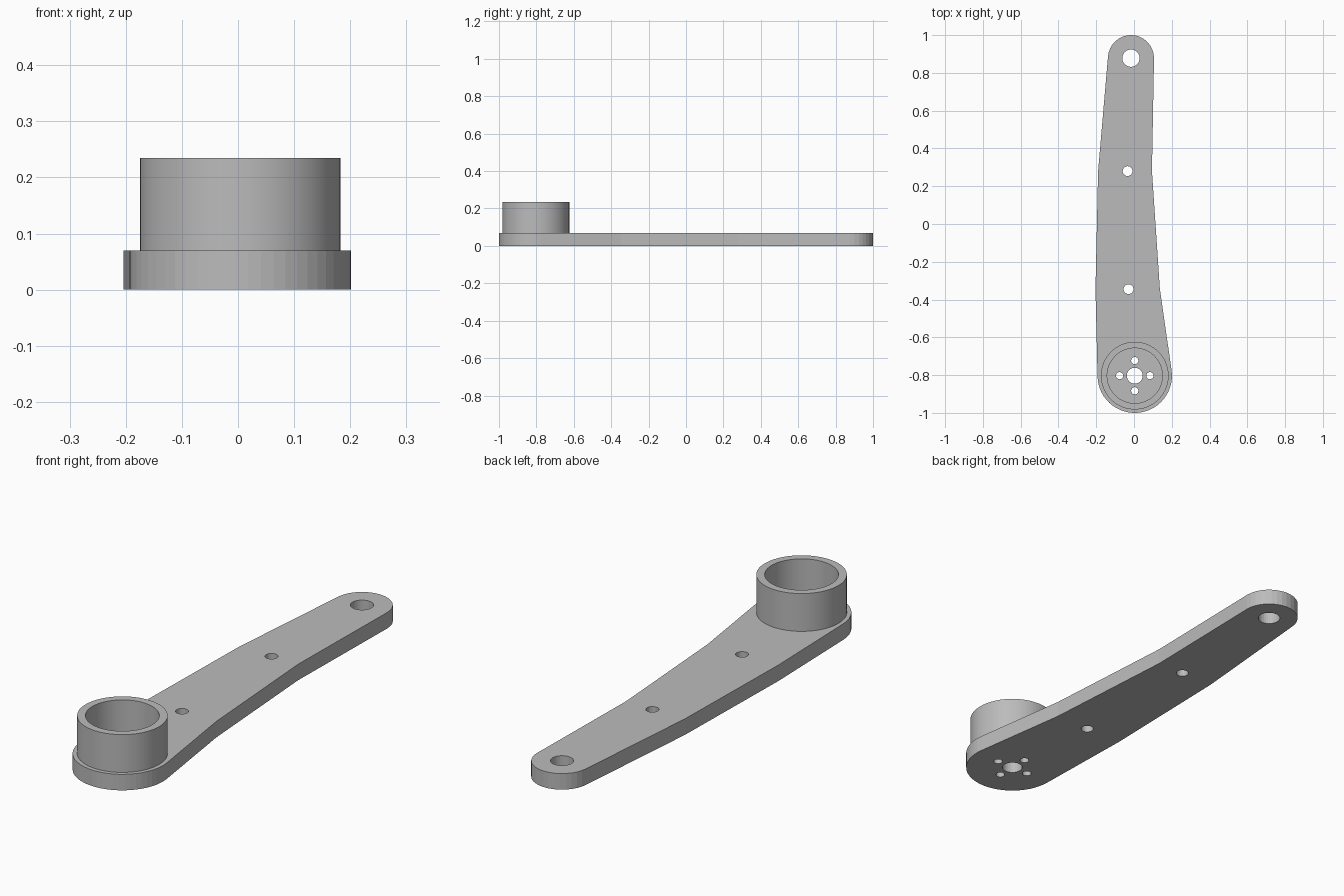
import bpy
from math import cos, sin, radians

cube = bpy.data.objects.get("Cube")
if cube:
    bpy.data.objects.remove(cube, do_unlink=True)

grey = bpy.data.materials.new("plain grey")
grey.use_nodes = True
colour = (0.5, 0.5, 0.5, 1)
grey.diffuse_color = colour
grey.node_tree.nodes["Principled BSDF"].inputs["Base Color"].default_value = colour


def arc(x, y, r, start=0, end=360, steps=32):
    """Points on an arc; a full circle leaves out its repeated last point."""
    count = steps if end - start == 360 else steps + 1
    angles = [radians(start + (end - start) * i / steps) for i in range(count)]
    return [(x + r * cos(a), y + r * sin(a)) for a in angles]


def extrude_profile(name, loops, bottom, top, smooth):
    """Solid from a filled outline; further loops inside it become holes."""
    curve = bpy.data.curves.new(name, "CURVE")
    curve.dimensions = "2D"
    curve.fill_mode = "BOTH"
    curve.extrude = (top - bottom) / 2
    for points in loops:
        spline = curve.splines.new("POLY")
        spline.points.add(len(points) - 1)
        for p, (x, y) in zip(spline.points, points):
            p.co = (x, y, 0, 1)
        spline.use_cyclic_u = True
    obj = bpy.data.objects.new(name, curve)
    bpy.context.collection.objects.link(obj)
    obj.location.z = (top + bottom) / 2
    bpy.ops.object.select_all(action="DESELECT")
    obj.select_set(True)
    bpy.context.view_layer.objects.active = obj
    bpy.ops.object.convert(target="MESH")
    obj = bpy.context.object
    # Weld the caps to the walls
    bpy.ops.object.mode_set(mode="EDIT")
    bpy.ops.mesh.select_all(action="SELECT")
    bpy.ops.mesh.remove_doubles(threshold=0.0001)
    bpy.ops.mesh.normals_make_consistent(inside=False)
    bpy.ops.object.mode_set(mode="OBJECT")
    obj.data.materials.clear()
    obj.data.materials.append(grey)
    if smooth:
        bpy.ops.object.shade_smooth_by_angle(angle=radians(30))
    else:
        bpy.ops.object.shade_flat()
    return obj


HUB_X, HUB_Y = 0.004, -0.803
THICK = 0.07

# Arm outline: round tip, bent left edge, round hub end, bent right edge
outline = (arc(-0.016, 0.878, 0.122, 0, 176, 16)
           + [(-0.19, 0.28), (-0.204, -0.345)]
           + arc(HUB_X, HUB_Y, 0.197, 180, 368, 28)
           + [(0.137, -0.345), (0.095, 0.28)])

# Tip hole, two arm holes, shaft hole and four bolt holes
holes = [arc(-0.016, 0.878, 0.046), arc(-0.034, 0.28, 0.026),
         arc(-0.029, -0.345, 0.026), arc(HUB_X, HUB_Y, 0.042)]
for bolt_x, bolt_y in arc(HUB_X, HUB_Y, 0.08, steps=4):
    holes.append(arc(bolt_x, bolt_y, 0.019))

extrude_profile("arm_plate", [outline] + holes, 0, THICK, False)

# Open collar standing on the hub end
extrude_profile("hub_collar",
                [arc(HUB_X, HUB_Y, 0.179, steps=96), arc(HUB_X, HUB_Y, 0.146, steps=96)],
                THICK, 0.235, True)
